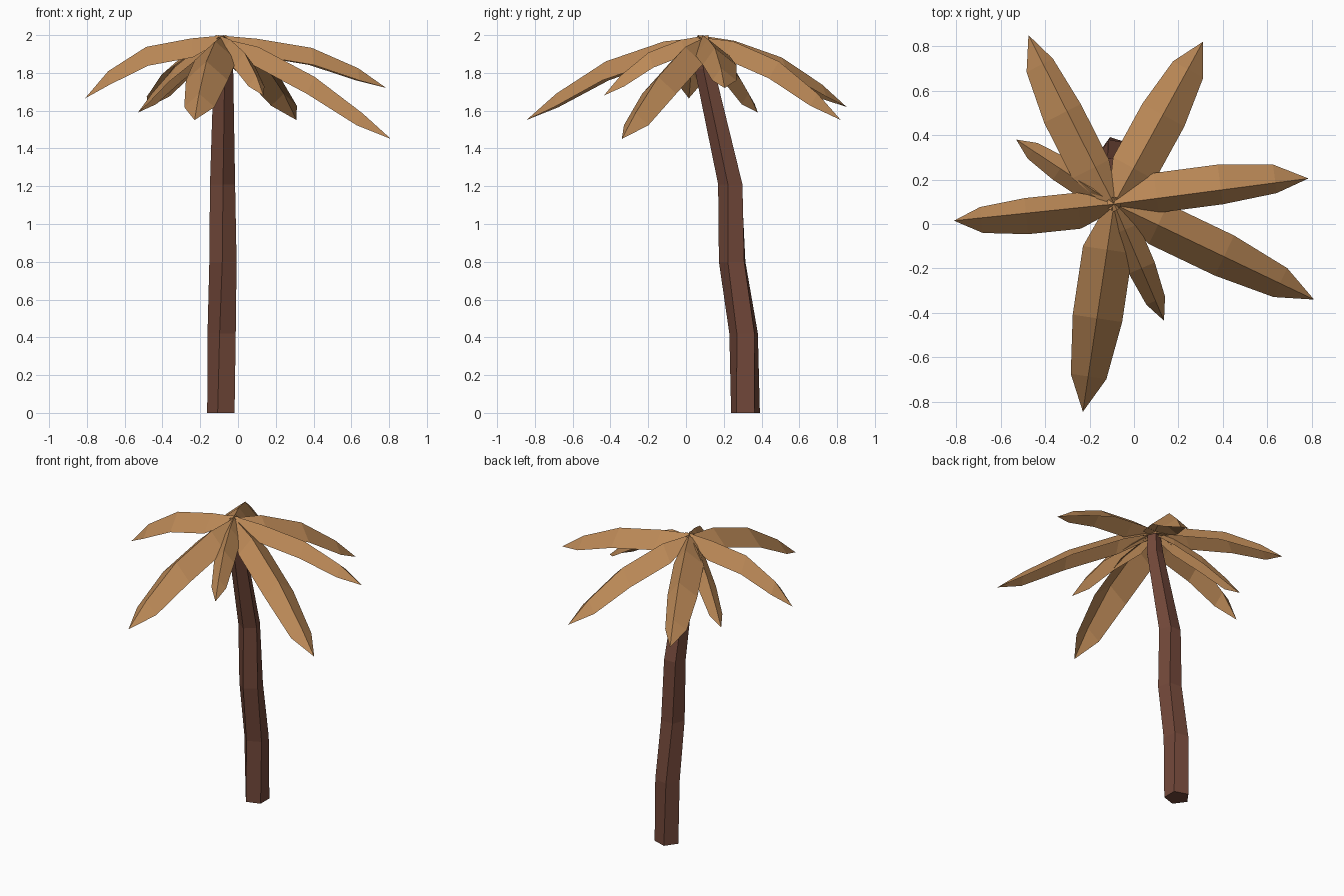
import bpy
import math
from mathutils import Vector

if "Cube" in bpy.data.objects:
    bpy.data.objects.remove(bpy.data.objects["Cube"])


def material(name, color):
    m = bpy.data.materials.new(name)
    m.diffuse_color = (*color, 1)
    m.use_nodes = True
    m.node_tree.nodes["Principled BSDF"].inputs["Base Color"].default_value = m.diffuse_color
    return m


def add_mesh(name, verts, faces, mat):
    me = bpy.data.meshes.new(name)
    me.from_pydata(verts, [], faces)
    me.materials.append(mat)
    ob = bpy.data.objects.new(name, me)
    bpy.context.collection.objects.link(ob)
    return ob


bark = material("bark", (0.17, 0.065, 0.042))
leaf = material("dry_leaf", (0.50, 0.25, 0.095))

# Trunk: leaning five-sided tube, rings given as x, y, z, radius
rings = [(-0.083, 0.315, 0.0, 0.080), (-0.082, 0.308, 0.42, 0.080),
         (-0.078, 0.25, 0.80, 0.076), (-0.083, 0.24, 1.21, 0.070),
         (-0.080, 0.10, 1.82, 0.055), (-0.088, 0.08, 1.96, 0.045)]
N = 5
verts = []
for k, (x, y, z, r) in enumerate(rings):
    for i in range(N):
        a = math.tau * i / N + math.radians(36 + 7 * k)
        verts.append((x + r * math.cos(a), y + r * math.sin(a), z))
faces = [tuple(range(N - 1, -1, -1)), tuple(range(len(verts) - N, len(verts)))]
for k in range(len(rings) - 1):
    for i in range(N):
        j = (i + 1) % N
        faces.append((k * N + i, k * N + j, (k + 1) * N + j, (k + 1) * N + i))
add_mesh("trunk", verts, faces, bark)

# Fronds: tip position, droop exponent, left width, right width, edge drop
CROWN = Vector((-0.09, 0.09, 1.985))
fronds = [
    ((0.785, 0.205, 1.72), 2.7, 0.115, 0.065, 0.09),
    ((0.81, -0.34, 1.45), 1.6, 0.105, 0.095, 0.09),
    ((0.135, -0.435, 1.68), 2.3, 0.065, 0.062, 0.08),
    ((-0.23, -0.845, 1.55), 2.1, 0.115, 0.11, 0.10),
    ((-0.81, 0.015, 1.665), 3.2, 0.095, 0.068, 0.10),
    ((-0.53, 0.38, 1.59), 1.6, 0.060, 0.056, 0.08),
    ((-0.475, 0.85, 1.62), 2.1, 0.115, 0.070, 0.09),
    ((0.31, 0.82, 1.55), 2.1, 0.105, 0.11, 0.09),
]
stations = [(0.22, 1.0), (0.55, 1.0), (0.83, 0.72)]   # position, width factor


def frond(index, tip, power, left, right, drop):
    span = Vector(tip) - CROWN
    flat = Vector((span.x, span.y, 0))
    along = flat.normalized()
    side = Vector((-along.y, along.x, 0))
    start = CROWN - along * 0.03 + Vector((0, 0, 0.015 if index % 2 else 0.005))
    rows = [(start, 0.16)]
    for t, w in stations:
        rows.append((CROWN + flat * t + Vector((0, 0, span.z * t ** power)), w))
    v = []
    for p, w in rows:
        down = Vector((0, 0, -drop * w))
        v += [p + side * left * w + down, p, p - side * right * w + down]
    v.append(Vector(tip))
    f = []
    for k in range(len(rows) - 1):
        for c in (0, 1):
            a = k * 3 + c
            f.append((a, a + 1, a + 4, a + 3))
    b = (len(rows) - 1) * 3
    f += [(b, b + 1, b + 3), (b + 1, b + 2, b + 3)]
    f = [tuple(reversed(q)) for q in f]           # normals up
    add_mesh(f"frond_{index}", v, f, leaf)


for n, spec in enumerate(fronds, 1):
    frond(n, *spec)
